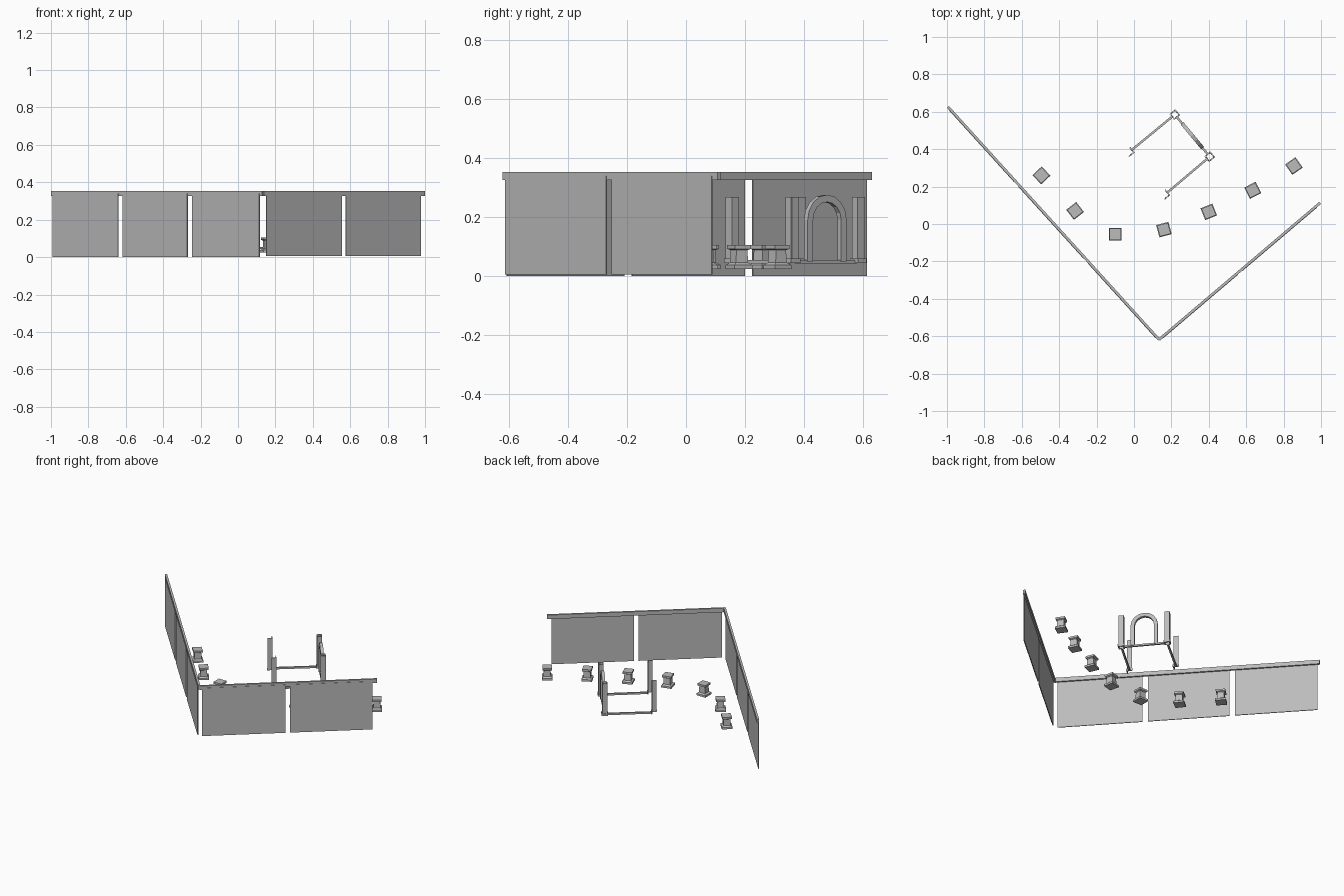
import bpy, bmesh
from math import sin, cos, pi, radians
from mathutils import Vector, Matrix

if "Cube" in bpy.data.objects:
    bpy.data.objects.remove(bpy.data.objects["Cube"])

stone = bpy.data.materials.new("grey_stone")
stone.use_nodes = True
GREY = (0.5, 0.5, 0.5, 1)
stone.diffuse_color = GREY
stone.node_tree.nodes["Principled BSDF"].inputs["Base Color"].default_value = GREY


def finish(name, bm):
    bmesh.ops.recalc_face_normals(bm, faces=bm.faces)
    mesh = bpy.data.meshes.new(name)
    bm.to_mesh(mesh)
    bm.free()
    mesh.materials.append(stone)
    obj = bpy.data.objects.new(name, mesh)
    bpy.context.collection.objects.link(obj)
    return obj


def beam(name, p, q, width, z0, z1, shift=0.0):
    """Upright box along the ground line p-q, shifted to its right-hand side."""
    p, q = Vector(p), Vector(q)
    d = (q - p).normalized()
    n = Vector((d.y, -d.x))
    mid = (p + q) / 2 + n * shift
    bm = bmesh.new()
    frame = Matrix(((d.x, n.x, 0, mid.x), (d.y, n.y, 0, mid.y),
                    (0, 0, 1, (z0 + z1) / 2), (0, 0, 0, 1)))
    size = Matrix.Diagonal(((q - p).length, width, z1 - z0, 1))
    bmesh.ops.create_cube(bm, size=1, matrix=frame @ size)
    return finish(name, bm)


def wall(name, p, q, spans, z0, side):
    """Cap rail with thin panels on the outer side; spans are x ranges."""
    p, q = Vector(p), Vector(q)
    beam(name + "_cap", p, q, 0.014, 0.326, 0.354)
    for i, (a, b) in enumerate(spans):
        ends = [p.lerp(q, (x - p.x) / (q.x - p.x)) for x in (a, b)]
        beam(f"{name}_panel_{i + 1}", *ends, 0.005, z0, 0.34, side * 0.0065)


def pedestal(name, x, y, angle):
    """Square pedestal lofted from half-width and height pairs."""
    profile = [(0.034, 0.025), (0.034, 0.038), (0.023, 0.046), (0.021, 0.088),
               (0.03, 0.093), (0.03, 0.106)]
    bm = bmesh.new()
    rings = []
    for half, z in profile:
        rings.append([bm.verts.new((half * sx, half * sy, z))
                      for sx, sy in ((-1, -1), (1, -1), (1, 1), (-1, 1))])
    for low, high in zip(rings, rings[1:]):
        for k in range(4):
            j = (k + 1) % 4
            bm.faces.new((low[k], low[j], high[j], high[k]))
    bm.faces.new(rings[0])
    bm.faces.new(rings[-1])
    obj = finish(name, bm)
    obj.location = (x, y, 0)
    obj.rotation_euler.z = radians(angle)


def post(name, centre, half, z0, z1, sides):
    """Open hollow post made of thin upright plates."""
    u = (C - B).normalized()
    v = Vector((u.y, -u.x))
    corners = [centre + half * (u * a + v * b) for a, b in ((-1, -1), (1, -1), (1, 1), (-1, 1))]
    for k in sides:
        beam(f"{name}_side_{k + 1}", corners[k], corners[(k + 1) % 4], 0.003, z0, z1)


# Boundary walls
corner = (0.134, -0.618)
wall("left_wall", (-0.995, 0.627), corner,
     [(-0.985, -0.635), (-0.61, -0.265), (-0.24, 0.12)], 0.0, 1)
wall("right_wall", corner, (0.995, 0.113), [(0.147, 0.55), (0.572, 0.972)], 0.005, 1)

# Curved row of pedestals
row = [(-0.495, 0.26, 43), (-0.315, 0.07, 38), (-0.10, -0.055, 0), (0.16, -0.03, 15),
       (0.40, 0.065, 22), (0.635, 0.18, 27), (0.855, 0.31, 35)]
for i, spot in enumerate(row):
    pedestal(f"pedestal_{i + 1}", *spot)

# Gate enclosure: corner posts with feet, joined by low rails
A, B, C, D = (Vector(p) for p in ((-0.025, 0.385), (0.218, 0.585), (0.405, 0.36), (0.165, 0.157)))
for name, at, sides in (("front_left_post", A, (0, 1)), ("back_left_post", B, range(4)),
                        ("back_right_post", C, range(4)), ("front_right_post", D, (0, 1))):
    post(name, at, 0.015, 0.045, 0.268, sides)
    post(name + "_foot", at, 0.019, 0.045, 0.06, sides)
for name, p, q in (("left_rail", A, B), ("back_rail", B, C), ("right_rail", D, C)):
    gap = (q - p).normalized() * 0.016
    beam(name, p + gap, q - gap, 0.012, 0.043, 0.055)

# Arch between the two back posts
along = (C - B).normalized()
across = Vector((along.y, -along.x))
STEPS, SPRING = 8, 0.19


def arch_line(radius):
    bend = [(radius * cos(pi * i / STEPS), SPRING + radius * sin(pi * i / STEPS))
            for i in range(STEPS + 1)]
    return [(radius, 0.05)] + bend + [(-radius, 0.05)]


bm = bmesh.new()
loops = []
for outer, inner in zip(arch_line(0.086), arch_line(0.062)):
    ring = []
    for (s, z), t in ((outer, -0.01), (outer, 0.01), (inner, 0.01), (inner, -0.01)):
        g = (B + C) / 2 + along * s + across * t
        ring.append(bm.verts.new((g.x, g.y, z)))
    loops.append(ring)
for a, b in zip(loops, loops[1:]):
    for k in range(4):
        j = (k + 1) % 4
        bm.faces.new((a[k], a[j], b[j], b[k]))
bm.faces.new(loops[0])
bm.faces.new(loops[-1])
finish("gate_arch", bm)
